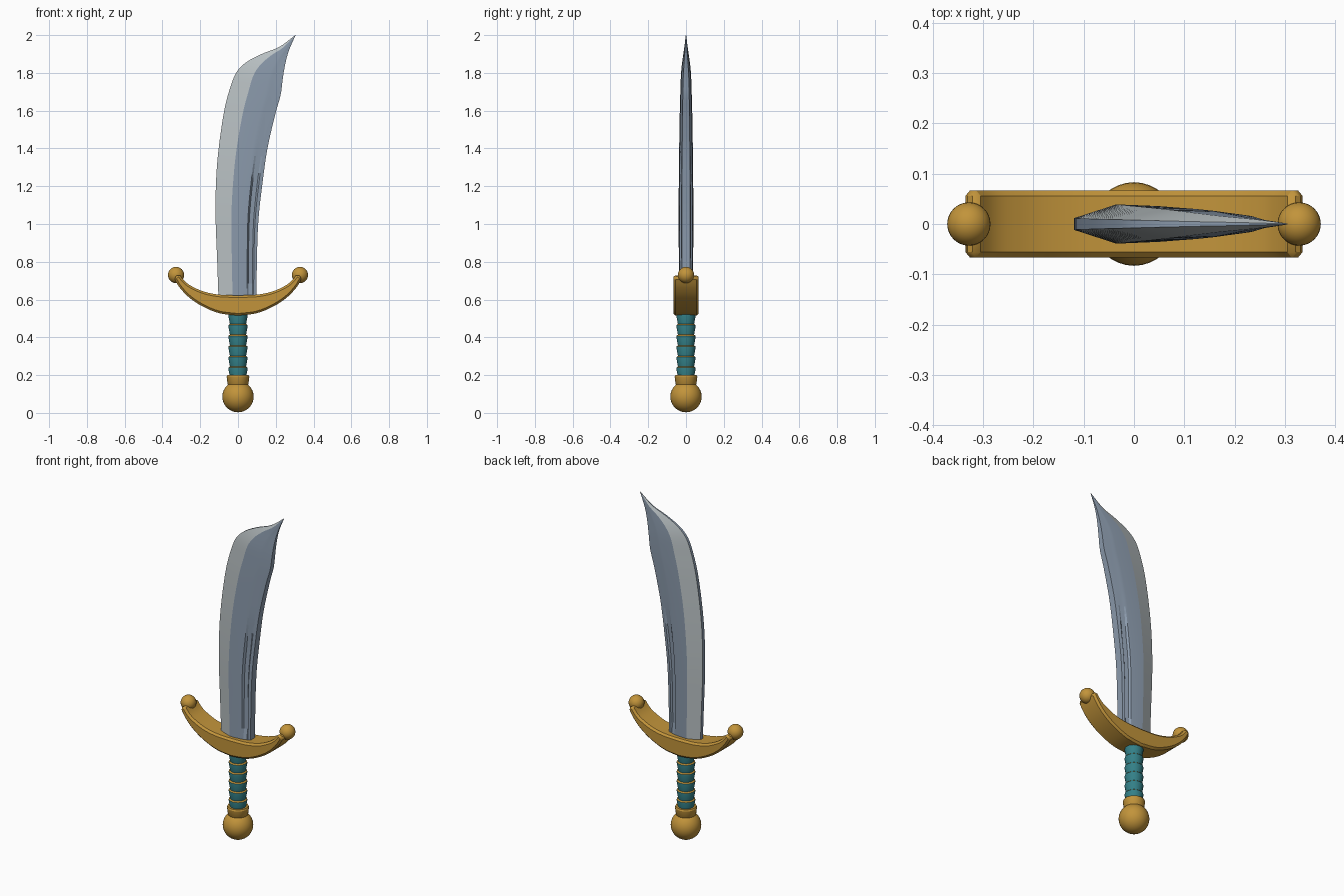
import bpy, bmesh, math
from mathutils import Vector

if "Cube" in bpy.data.objects:
    bpy.data.objects.remove(bpy.data.objects["Cube"])


def srgb(*c):
    return [((v + 0.055) / 1.055) ** 2.4 for v in c] + [1.0]


def material(name, *c):
    m = bpy.data.materials.new(name)
    m.diffuse_color = srgb(*c)
    m.use_nodes = True
    m.node_tree.nodes["Principled BSDF"].inputs["Base Color"].default_value = m.diffuse_color
    return m


GOLD = material("gold", 0.76, 0.58, 0.23)
TEAL = material("teal_wrap", 0.20, 0.50, 0.53)
STEEL = material("blue_steel", 0.55, 0.61, 0.68)
EDGE = material("pale_edge", 0.72, 0.75, 0.76)


def finish(bm, name, mats, angle=30):
    bmesh.ops.recalc_face_normals(bm, faces=bm.faces)
    me = bpy.data.meshes.new(name)
    bm.to_mesh(me)
    bm.free()
    for m in mats:
        me.materials.append(m)
    ob = bpy.data.objects.new(name, me)
    bpy.context.collection.objects.link(ob)
    bpy.ops.object.select_all(action='DESELECT')
    ob.select_set(True)
    bpy.context.view_layer.objects.active = ob
    bpy.ops.object.shade_smooth_by_angle(angle=math.radians(angle))
    return ob


def smooth_path(points, steps):
    """Catmull-Rom interpolation through points of any dimension."""
    p = [Vector(q) for q in points]
    p = [p[0] * 2 - p[1]] + p + [p[-1] * 2 - p[-2]]
    out = []
    for i in range(1, len(p) - 2):
        a, b, c, d = p[i - 1:i + 3]
        for s in range(steps):
            t = s / steps
            out.append((b * 2 + (c - a) * t + (a * 2 - b * 5 + c * 4 - d) * t ** 2
                        + (b * 3 - a - c * 3 + d) * t ** 3) * 0.5)
    return out + [p[-2]]


def sphere(name, loc, r):
    bm = bmesh.new()
    bmesh.ops.create_uvsphere(bm, u_segments=32, v_segments=16, radius=r)
    bmesh.ops.translate(bm, verts=bm.verts, vec=loc)
    return finish(bm, name, [GOLD], 60)


def lathe(name, profile, mats, slots=None, n=32):
    """Turn (radius, z) points round z; slots gives a material per band."""
    bm = bmesh.new()
    rings = [[bm.verts.new((r * math.cos(math.tau * k / n), r * math.sin(math.tau * k / n), z))
              for k in range(n)] for r, z in profile]
    for i in range(len(rings) - 1):
        for k in range(n):
            j = (k + 1) % n
            f = bm.faces.new((rings[i][k], rings[i][j], rings[i + 1][j], rings[i + 1][k]))
            f.material_index = slots[i] if slots else 0
    bm.faces.new(rings[0])
    bm.faces.new(rings[-1])
    return finish(bm, name, mats)


# Pommel and collar
sphere("pommel", (0, 0, 0.086), 0.083)
lathe("pommel_collar", [(0.050, 0.145), (0.055, 0.152), (0.060, 0.192), (0.056, 0.200)], [GOLD])

# Grip: flared wrap segments, each with a gold upper shoulder
profile, slots = [], []
for i in range(6):
    z = 0.190 + i * 0.056
    profile += [(0.043, z), (0.051, z + 0.044), (0.050, z + 0.050)]
    slots += [0, 0, 1]
profile.append((0.043, 0.190 + 6 * 0.056))
lathe("grip", profile, [TEAL, GOLD], slots)

# Crescent guard, chamfered all round
low = smooth_path([(0, 0.515), (0.10, 0.528), (0.19, 0.565), (0.26, 0.612),
                   (0.31, 0.665), (0.34, 0.715)], 4)
top = smooth_path([(0, 0.622), (0.10, 0.626), (0.18, 0.642), (0.24, 0.668),
                   (0.28, 0.695), (0.312, 0.735)], 4)
half = low + top[::-1]
outline = half + [Vector((-p.x, p.y)) for p in half[::-1] if p.x > 1e-5]
bm = bmesh.new()
face = bm.faces.new([bm.verts.new((p.x, -0.067, p.y)) for p in outline])
ext = bmesh.ops.extrude_face_region(bm, geom=[face])
bmesh.ops.translate(bm, vec=(0, 0.134, 0),
                    verts=[g for g in ext["geom"] if isinstance(g, bmesh.types.BMVert)])
guard = finish(bm, "guard", [GOLD])
bev = guard.modifiers.new("chamfer", 'BEVEL')
bev.width = 0.011
bev.segments = 1
bev.limit_method = 'ANGLE'
bev.angle_limit = math.radians(40)

# Guard end balls
for side, s in (("left", -1), ("right", 1)):
    sphere(side + "_guard_ball", (s * 0.328, 0, 0.73), 0.043)

# Blade stations: edge x, edge z, spine x, spine z, half thickness
stations = smooth_path([
    (-0.102, 0.57, 0.098, 0.57, 0.037), (-0.110, 0.80, 0.100, 0.80, 0.038),
    (-0.119, 1.05, 0.108, 1.02, 0.039), (-0.115, 1.25, 0.130, 1.22, 0.038),
    (-0.100, 1.42, 0.156, 1.40, 0.036), (-0.073, 1.60, 0.197, 1.58, 0.033),
    (-0.045, 1.71, 0.225, 1.68, 0.030), (-0.010, 1.80, 0.236, 1.76, 0.027),
    (0.045, 1.857, 0.245, 1.82, 0.022), (0.130, 1.902, 0.258, 1.88, 0.015),
    (0.220, 1.938, 0.274, 1.93, 0.009), (0.303, 2.0, 0.305, 2.0, 0.001)], 4)
# Cross-section: fraction across, fraction of thickness, groove depth
section = [(0, 0.3, 0), (0.37, 1, 0), (0.70, 0.92, 0), (0.755, 0.87, 0), (0.79, 0.82, 1),
           (0.89, 0.70, 1), (0.925, 0.66, 0), (1, 0.56, 0)]
bm = bmesh.new()
rows = []
for ex, ez, sx, sz, th in stations:
    fade = max(0, min(1, (sz - 0.64) / 0.03, (1.38 - sz) / 0.2))
    front = [(ex + (sx - ex) * f, th * t - 0.010 * g * fade, ez + (sz - ez) * f)
             for f, t, g in section]
    loop = [(x, -y, z) for x, y, z in front] + front[::-1]
    rows.append([bm.verts.new(c) for c in loop])
n = len(section) * 2
for a, b in zip(rows, rows[1:]):
    for k in range(n):
        j = (k + 1) % n
        f = bm.faces.new((a[k], a[j], b[j], b[k]))
        f.material_index = 1 if k in (0, n - 2) else 0   # pale cutting bevels
bm.faces.new(rows[0])
bm.faces.new(rows[-1])
finish(bm, "blade", [STEEL, EDGE], 9)
